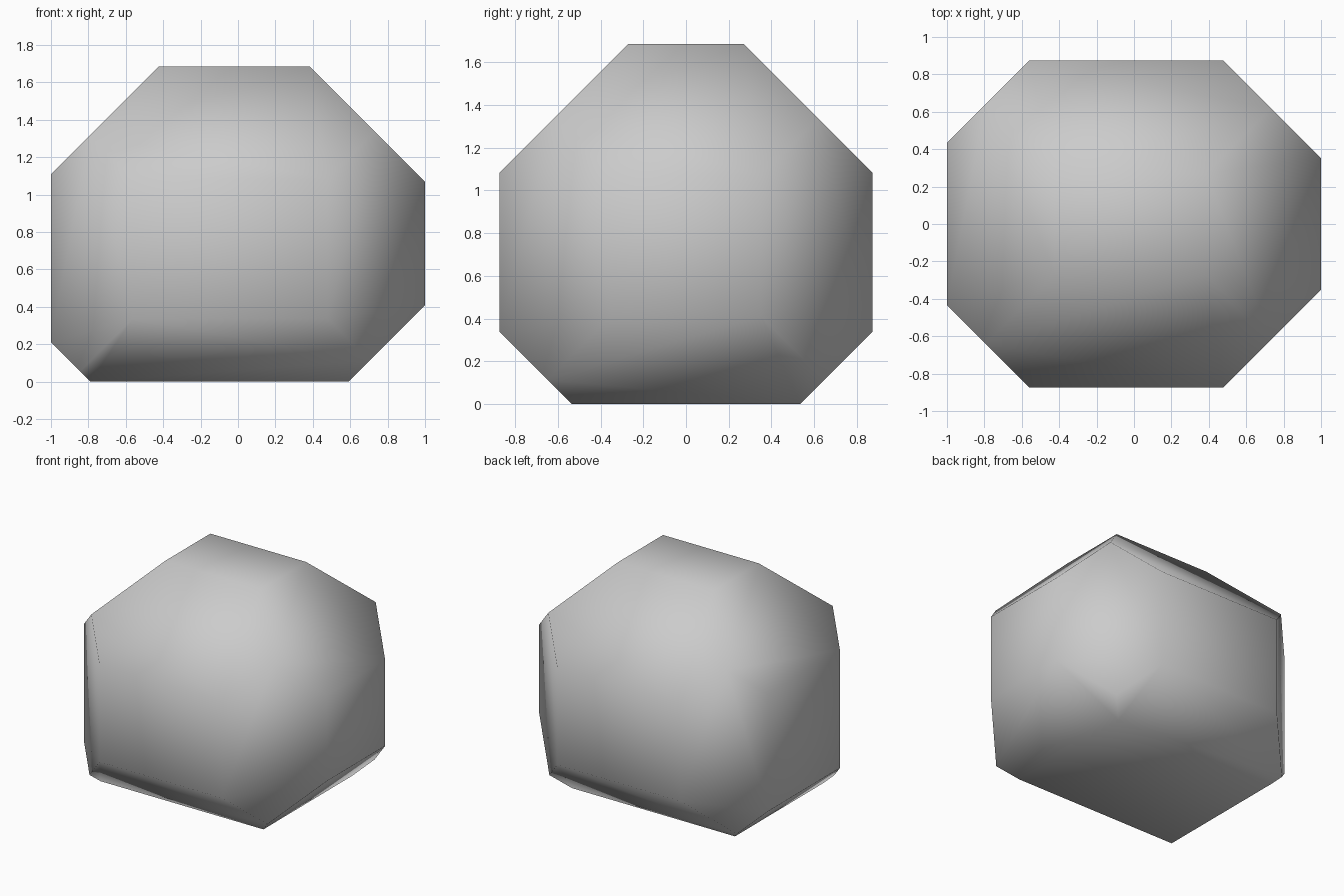
import bpy, bmesh
from mathutils import Vector

if "Cube" in bpy.data.objects:
    bpy.data.objects.remove(bpy.data.objects["Cube"])

# Faceted block: a box chamfered along all twelve edges by 45-degree cuts
CUTS = [  # (outward direction, limit of direction . point)
    ((1, 0, 1), 2.07), ((-1, 0, 1), 2.11), ((1, 0, -1), 0.59), ((-1, 0, -1), 0.79),
    ((1, 1, 0), 1.352), ((1, -1, 0), 1.352), ((-1, 1, 0), 1.435), ((-1, -1, 0), 1.435),
    ((0, 1, 1), 1.957), ((0, -1, 1), 1.957), ((0, 1, -1), 0.535), ((0, -1, -1), 0.535),
]
SIZE = Vector((2.0, 1.746, 1.685))

bm = bmesh.new()
bmesh.ops.create_cube(bm, size=1)
bmesh.ops.scale(bm, vec=SIZE, verts=bm.verts)
bmesh.ops.translate(bm, vec=(0, 0, SIZE.z / 2), verts=bm.verts)

# Slice off each edge and cap the opening
for direction, limit in CUTS:
    n = Vector(direction)
    bmesh.ops.bisect_plane(bm, geom=bm.verts[:] + bm.edges[:] + bm.faces[:], dist=1e-5,
                           plane_co=n * (limit / n.length_squared), plane_no=n,
                           clear_outer=True)
    rim = [e for e in bm.edges if e.is_boundary]
    bmesh.ops.holes_fill(bm, edges=rim, sides=0)

bmesh.ops.remove_doubles(bm, verts=bm.verts, dist=1e-4)
bmesh.ops.recalc_face_normals(bm, faces=bm.faces)
for f in bm.faces:
    f.smooth = True

mesh = bpy.data.meshes.new("chamfered_block")
bm.to_mesh(mesh)
bm.free()
block = bpy.data.objects.new("chamfered_block", mesh)
bpy.context.collection.objects.link(block)
